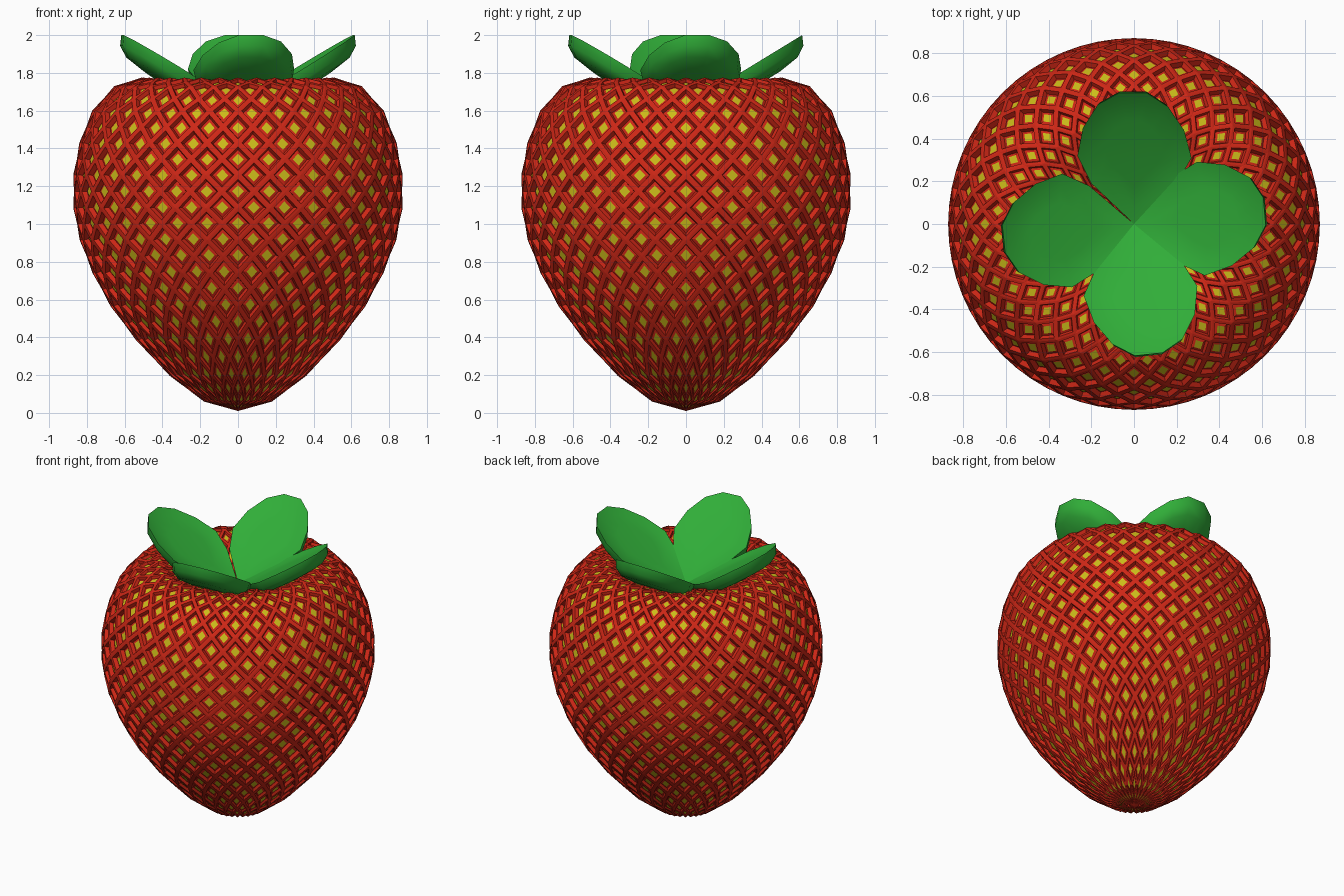
import bpy, bmesh, math
from mathutils import Vector, Matrix

if "Cube" in bpy.data.objects:
    bpy.data.objects.remove(bpy.data.objects["Cube"])


def material(name, color):
    m = bpy.data.materials.new(name)
    m.diffuse_color = (*color, 1)
    m.use_nodes = True
    m.node_tree.nodes["Principled BSDF"].inputs["Base Color"].default_value = m.diffuse_color
    return m


def add_object(name, bm, mats):
    bmesh.ops.recalc_face_normals(bm, faces=bm.faces)
    me = bpy.data.meshes.new(name)
    bm.to_mesh(me)
    bm.free()
    for m in mats:
        me.materials.append(m)
    ob = bpy.data.objects.new(name, me)
    bpy.context.collection.objects.link(ob)
    return ob


red = material("berry_red", (0.62, 0.02, 0.008))
yellow = material("seed_yellow", (0.6, 0.5, 0.01))
green = material("leaf_green", (0.03, 0.42, 0.04))

# Berry: profile rings (radius, z) from the tip up over the rim into the dent
RINGS = [(0, 0.01), (0.18, 0.06), (0.36, 0.195), (0.54, 0.385), (0.675, 0.565),
         (0.77, 0.74), (0.838, 0.915), (0.872, 1.085), (0.872, 1.26), (0.84, 1.43),
         (0.772, 1.60), (0.655, 1.73), (0.51, 1.775), (0.34, 1.74), (0.17, 1.66), (0, 1.60)]
SIDES = 32
rows = [RINGS[0]]
for a, b in zip(RINGS, RINGS[1:]):
    rows += [((a[0] + b[0]) / 2, (a[1] + b[1]) / 2), b]


def point(j, i):
    r, z = rows[j]
    t = (i + (j % 2) / 2) * math.tau / SIDES
    return Vector((r * math.cos(t), r * math.sin(t), z))


bm = bmesh.new()
for j in range(1, len(rows) - 1):
    for i in range(SIDES):
        k = i + j % 2          # neighbour rows are shifted by half a step
        other = k if j % 2 else i
        if j % 2:
            up = other
        else:
            up = i
        outer = [point(j, i), point(j - 1, up), point(j, i + 1), point(j + 1, up)]
        mid = sum(outer, Vector()) / 4
        n = (outer[2] - outer[0]).cross(outer[3] - outer[1]).normalized()
        size = (outer[2] - outer[0]).length
        # Each diamond: ridge, sloping wall, sunken floor, seed
        loops = []
        for scale, drop in ((1, 0), (0.75, 0), (0.62, 0.15), (0.37, 0.12)):
            loops.append([bm.verts.new(mid + (p - mid) * scale - n * drop * size) for p in outer])
        for lo, hi in zip(loops, loops[1:]):
            for s in range(4):
                bm.faces.new((lo[s], lo[(s + 1) % 4], hi[(s + 1) % 4], hi[s]))
        bm.faces.new(loops[-1]).material_index = 1
bmesh.ops.remove_doubles(bm, verts=bm.verts, dist=0.0004)
add_object("berry", bm, [red, yellow])

# Leaves: thick rounded petals rising outwards from the dent; outline is (along, across)
OUTLINE = [(0, 0), (0.19, -0.20), (0.31, -0.27), (0.44, -0.235), (0.55, -0.16), (0.615, -0.06),
           (0.615, 0.07), (0.56, 0.17), (0.45, 0.24), (0.32, 0.265), (0.19, 0.20)]


def leaf(name, angle):
    bm = bmesh.new()
    centre = Vector((0.34, 0))
    levels = []
    for scale, drop in ((0.5, 0.02), (0.8, 0.015), (1, 0), (0.96, 0.05), (0.8, 0.085), (0.45, 0.10)):
        ring = []
        for p in OUTLINE:
            q = centre + (Vector(p) - centre) * scale
            z = 1.625 + 0.61 * q.x
            ring.append(bm.verts.new((q.x + drop * 0.35, q.y, z - drop)))
        levels.append(ring)
    n = len(OUTLINE)
    for lo, hi in zip(levels, levels[1:]):
        for s in range(n):
            bm.faces.new((lo[s], lo[(s + 1) % n], hi[(s + 1) % n], hi[s]))
    bm.faces.new(levels[0])
    bm.faces.new(levels[-1])
    bmesh.ops.transform(bm, matrix=Matrix.Rotation(angle, 4, 'Z'), verts=bm.verts)
    ob = add_object(name, bm, [green])
    bpy.ops.object.select_all(action='DESELECT')
    bpy.context.view_layer.objects.active = ob
    ob.select_set(True)
    bpy.ops.object.shade_smooth_by_angle(angle=math.radians(50))


for k, (side, turn) in enumerate((("right", 5), ("back", 0), ("left", 6), ("front", 6))):
    leaf("leaf_" + side, math.radians(90 * k + turn))
